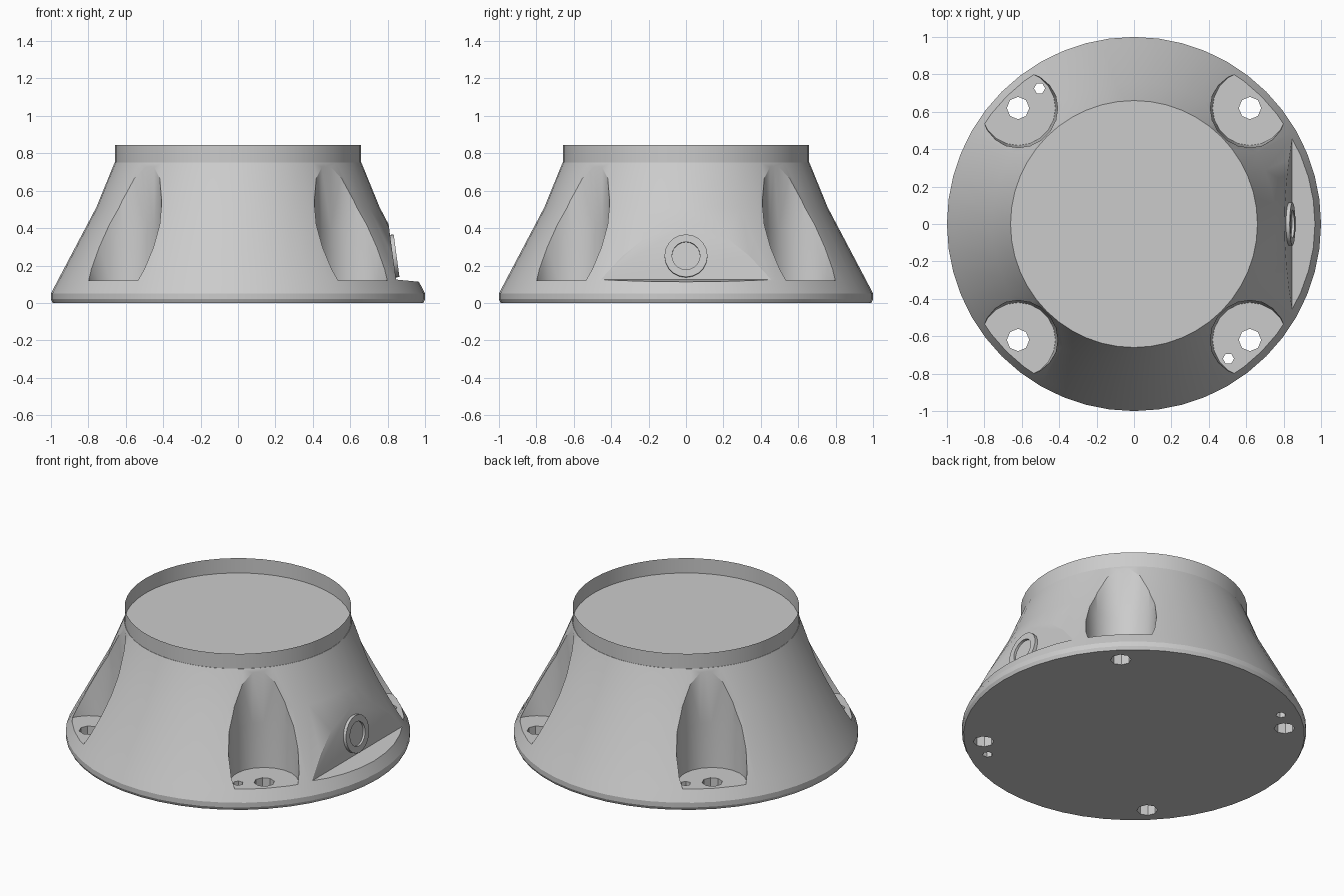
import bpy, bmesh, math
from mathutils import Matrix

cube = bpy.data.objects.get("Cube")
if cube:
    bpy.data.objects.remove(cube, do_unlink=True)

grey = bpy.data.materials.new("plain grey")
grey.use_nodes = True
colour = (0.6, 0.6, 0.6, 1)
grey.diffuse_color = colour
grey.node_tree.nodes["Principled BSDF"].inputs["Base Color"].default_value = colour


def make_object(name, bm):
    mesh = bpy.data.meshes.new(name)
    bm.to_mesh(mesh)
    bm.free()
    mesh.materials.append(grey)
    obj = bpy.data.objects.new(name, mesh)
    bpy.context.collection.objects.link(obj)
    return obj


def lathe(name, profile, sides, matrix=Matrix(), caps=True):
    """Turn a (radius, height) profile around z."""
    bm = bmesh.new()
    rings = []
    for r, z in profile:
        angles = [2 * math.pi * i / sides for i in range(sides)]
        rings.append([bm.verts.new((r * math.cos(a), r * math.sin(a), z)) for a in angles])
    for low, high in zip(rings, rings[1:]):
        for i in range(sides):
            j = (i + 1) % sides
            bm.faces.new((low[i], low[j], high[j], high[i]))
    if caps:
        bm.faces.new(rings[0][::-1])
        bm.faces.new(rings[-1])
    bmesh.ops.transform(bm, matrix=matrix, verts=bm.verts)
    return make_object(name, bm)


def smooth(obj, angle):
    bpy.ops.object.select_all(action="DESELECT")
    obj.select_set(True)
    bpy.context.view_layer.objects.active = obj
    bpy.ops.object.shade_smooth_by_angle(angle=math.radians(angle))


def cut(target, cutter):
    """Subtract a helper solid, then remove it."""
    cutter.hide_render = True
    mod = target.modifiers.new("cut", "BOOLEAN")
    mod.operation = "DIFFERENCE"
    mod.solver = "EXACT"
    mod.object = cutter
    bpy.context.view_layer.objects.active = target
    bpy.ops.object.modifier_apply(modifier=mod.name)
    bpy.data.objects.remove(cutter, do_unlink=True)


# Flared body
body = lathe("flared_body", [(0.99, 0), (1, 0.02), (1, 0.05), (0.965, 0.118),
                             (0.758, 0.51), (0.66, 0.75)], 48)

# Corner pockets with screw holes
for sx in (-1, 1):
    for sy in (-1, 1):
        place = Matrix.Translation((sx * 0.62, sy * 0.62, 0))
        cut(body, lathe("pocket_cutter", [(0.2, 0.12), (0.212, 0.4), (0.212, 1)], 20, place))
        cut(body, lathe("screw_hole_cutter", [(0.06, -0.1), (0.06, 0.3)], 8, place))

# Small locating holes in two opposite pockets
for x, y in ((-0.505, 0.725), (0.505, -0.72)):
    cut(body, lathe("pin_hole_cutter", [(0.03, -0.1), (0.03, 0.3)], 6,
                    Matrix.Translation((x, y, 0))))

# Slanted flat and ledge on the left side
bm = bmesh.new()
outline = [(0.845, 0.125), (1.1, 0.1), (1.1, 0.8), (0.754, 0.8)]
base = bm.faces.new([bm.verts.new((x, -0.8, z)) for x, z in outline])
side = bmesh.ops.extrude_face_region(bm, geom=[base])["geom"]
bmesh.ops.translate(bm, vec=(0, 1.6, 0),
                    verts=[v for v in side if isinstance(v, bmesh.types.BMVert)])
bmesh.ops.recalc_face_normals(bm, faces=bm.faces)
cut(body, make_object("flat_cutter", bm))
smooth(body, 25)

# Cable port ring on the flat
tilt = Matrix.Translation((0.828, 0, 0.25)) @ Matrix.Rotation(math.radians(82.3), 4, "Y")
port = lathe("port_ring", [(0.115, -0.01), (0.115, 0.02), (0.075, 0.02), (0.075, 0.006)], 20, tilt)
smooth(port, 30)

# Thin upright rim around the top
rim = lathe("top_rim", [(0.658, 0.75), (0.658, 0.845)], 48, caps=False)
smooth(rim, 30)
